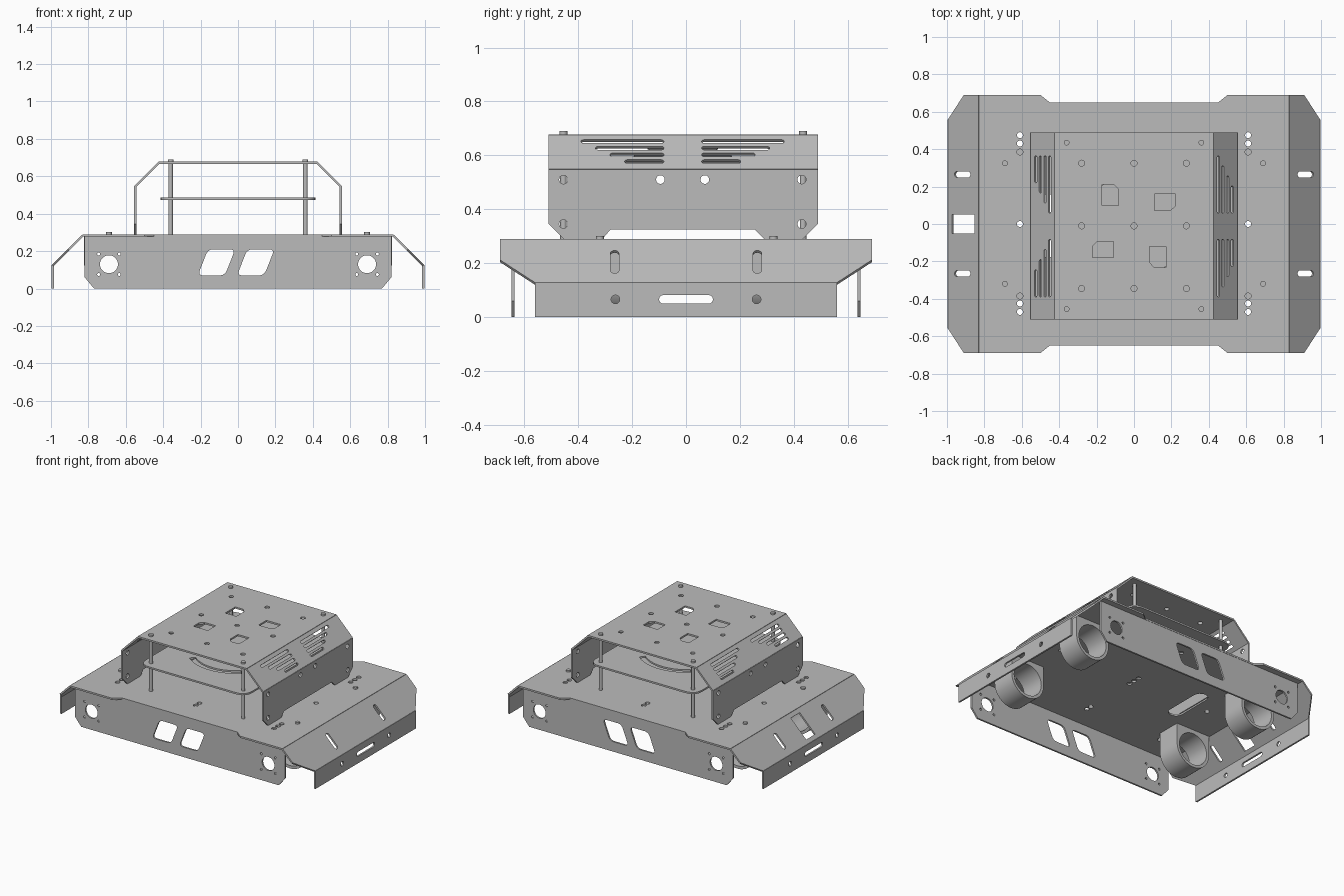
import bpy, bmesh
from math import sin, cos, pi, radians, sqrt
from mathutils import Matrix, Vector

cube = bpy.data.objects.get("Cube")
if cube:
    bpy.data.objects.remove(cube, do_unlink=True)

metal = bpy.data.materials.new("grey_metal")
metal.use_nodes = True
grey = (0.5, 0.5, 0.5, 1)
metal.diffuse_color = grey
for node in metal.node_tree.nodes:
    if node.type == "BSDF_PRINCIPLED":
        node.inputs["Base Color"].default_value = grey

T = 0.012                       # sheet thickness
X, Y, Z = Vector((1, 0, 0)), Vector((0, 1, 0)), Vector((0, 0, 1))


# ---- 2D outlines ----
def arc(c, r, a0, a1, n=12):
    return [(c[0] + r * cos(radians(a0 + (a1 - a0) * i / n)),
             c[1] + r * sin(radians(a0 + (a1 - a0) * i / n))) for i in range(n + 1)]


def circle(u, v, r=0.016, n=24):
    return arc((u, v), r, 0, 360, n)[:-1]


def slot(a, b, r):
    """Capsule from point a to point b, the points being its outer tips."""
    a, b = Vector(a), Vector(b)
    d = (b - a).normalized()
    ang = Vector((1, 0)).angle_signed(d) * -180 / pi
    return arc(b - d * r, r, ang - 90, ang + 90, 8) + arc(a + d * r, r, ang + 90, ang + 270, 8)


def rounded(pts, r, n=5):
    """Soften the corners of a polygon."""
    out = []
    for i, p in enumerate(pts):
        p = Vector(p)
        a = p + (Vector(pts[i - 1]) - p).normalized() * r
        b = p + (Vector(pts[(i + 1) % len(pts)]) - p).normalized() * r
        for k in range(n + 1):
            t = k / n
            out.append(tuple(a * (1 - t) ** 2 + p * 2 * t * (1 - t) + b * t * t))
    return out


def finish(obj):
    obj.data.materials.clear()
    obj.data.materials.append(metal)
    bpy.ops.object.select_all(action="DESELECT")
    obj.select_set(True)
    bpy.context.view_layer.objects.active = obj
    bpy.ops.object.shade_smooth_by_angle(angle=radians(30))


def sheet(name, outline, holes, origin, u, v, thick=T):
    """Flat plate with cut-outs, placed by its local u and v axes."""
    cu = bpy.data.curves.new(name, "CURVE")
    cu.dimensions, cu.fill_mode, cu.extrude = "2D", "BOTH", thick / 2
    for loop in [outline] + holes:
        sp = cu.splines.new("POLY")
        sp.points.add(len(loop) - 1)
        for pt, p in zip(sp.points, loop):
            pt.co = (p[0], p[1], 0, 1)
        sp.use_cyclic_u = True
    tmp = bpy.data.objects.new(name + "_outline", cu)
    bpy.context.collection.objects.link(tmp)
    bpy.context.view_layer.update()
    mesh = bpy.data.meshes.new_from_object(tmp.evaluated_get(bpy.context.evaluated_depsgraph_get()))
    bpy.data.objects.remove(tmp, do_unlink=True)
    m = Matrix((u, v, u.cross(v))).transposed().to_4x4()
    m.translation = origin
    mesh.transform(m)
    bm = bmesh.new()
    bm.from_mesh(mesh)
    bmesh.ops.remove_doubles(bm, verts=bm.verts, dist=1e-5)
    bmesh.ops.recalc_face_normals(bm, faces=bm.faces)
    bm.to_mesh(mesh)
    bm.free()
    obj = bpy.data.objects.new(name, mesh)
    bpy.context.collection.objects.link(obj)
    finish(obj)


def rod(name, x, y, z0, z1, r):
    bpy.ops.mesh.primitive_cylinder_add(vertices=20, radius=r, depth=z1 - z0,
                                        location=(x, y, (z0 + z1) / 2))
    bpy.context.object.name = name
    finish(bpy.context.object)


# ---- base deck ----
half = [(-0.83, -0.69), (-0.5, -0.69), (-0.45, -0.65), (0.45, -0.65), (0.5, -0.69), (0.83, -0.69)]
deck_holes = [circle(s * 0.61, y) for s in (-1, 1)
              for y in (-0.47, -0.425, -0.385, 0, 0.385, 0.43, 0.475)]
deck_holes += [circle(0, y) for y in (-0.47, -0.43, -0.045, 0, 0.045, 0.43, 0.47)]
deck_holes.append(slot((-0.46, -0.18), (-0.46, 0.16), 0.05))
sheet("base_deck", half + [(-x, -y) for x, y in half], deck_holes, Z * 0.284, X, Y)

# ---- sloped ends and end flanges ----
for s, side in ((1, "left"), (-1, "right")):
    holes = [slot((y, 0.06), (y, 0.18), 0.016) for y in (-0.265, 0.265)]
    if s < 0:
        holes.append([(-0.05, 0.03), (0.05, 0.03), (0.05, 0.2), (-0.05, 0.2)])
    sheet(side + "_end_slope",
          [(-0.69, 0), (0.69, 0), (0.69, 0.11), (0.56, 0.229), (-0.56, 0.229), (-0.69, 0.11)],
          holes, Vector((s * 0.828, 0, 0.285)), Y, Vector((s, 0, -1)).normalized())
    sheet(side + "_end_flange", [(-0.56, 0), (0.56, 0), (0.56, 0.127), (-0.56, 0.127)],
          [slot((-0.1, 0.065), (0.1, 0.065), 0.016)] + [circle(y, 0.065) for y in (-0.262, 0.262)],
          X * s * 0.991, Y, Z)

# ---- front and back walls ----
wall = [(-0.77, 0), (0.77, 0), (0.82, 0.06), (0.82, 0.285), (-0.82, 0.285), (-0.82, 0.06)]
wall_holes = [rounded([(x, 0.07), (x + 0.145, 0.07), (x + 0.2, 0.21), (x + 0.055, 0.21)], 0.03)
              for x in (-0.215, -0.005)]
for s in (-1, 1):
    wall_holes.append(circle(s * 0.69, 0.13, 0.048, 32))
    wall_holes += [circle(s * 0.69 + i * 0.055, 0.13 + j * 0.055, 0.008, 12)
                   for i in (-1, 1) for j in (-1, 1)]
for s, side in ((-1, "front"), (1, "back")):
    sheet(side + "_wall", wall, wall_holes, Y * s * 0.642, X, Z)

# ---- motor holders under the deck, with their screws ----
holder = arc((0, 0.137), 0.133, 180, 360, 24) + [(0.133, 0.279), (-0.133, 0.279)]
for sx, side in ((1, "left"), (-1, "right")):
    for y, end in ((-0.32, "front"), (0.325, "back")):
        sheet(f"{end}_{side}_motor_holder", holder, [circle(0, 0.137, 0.113, 40)],
              Vector((sx * 0.69, y, 0)), X, Z, 0.17)
        rod(f"{end}_{side}_deck_screw", sx * 0.69, y, 0.288, 0.301, 0.015)

# ---- upper cover: top ----
cover_holes = [circle(x, y) for x in (-0.28, 0, 0.28) for y in (-0.345, -0.01, 0.325)]
window = [(-0.17, 0.11), (-0.083, 0.11), (-0.083, 0.195), (-0.108, 0.222), (-0.17, 0.222)]
for k in range(4):
    cover_holes.append([(x, y - 0.01) for x, y in window])
    window = [(y, -x) for x, y in window]
sheet("cover_top", [(-0.425, -0.51), (0.425, -0.51), (0.425, 0.49), (-0.425, 0.49)],
      cover_holes, Z * 0.672, X, Y)

# ---- upper cover: slopes with vents, and legs with feet ----
foot = [(-0.51, 0.345), (-0.455, 0.29), (-0.31, 0.29), (-0.28, 0.325), (0.255, 0.325),
        (0.29, 0.29), (0.435, 0.29), (0.49, 0.345), (0.49, 0.547), (-0.51, 0.547)]
leg_holes = [circle(y, z) for y in (-0.455, 0.43) for z in (0.345, 0.51)]
leg_holes += [circle(y, 0.51) for y in (-0.095, 0.07)]
for s, side in ((1, "left"), (-1, "right")):
    vents = []
    for i in range(4):
        v, cut = 0.035 + i * 0.035, i * 0.054
        inner, outer = (0, cut) if s > 0 else (cut, 0)
        vents.append(slot((0.058 + inner, v), (0.365 - outer, v), 0.009))
        vents.append(slot((-0.39 + outer, v), (-0.082 - inner, v), 0.009))
    d = Vector((s * 0.127, 0, -0.127))
    sheet(side + "_cover_slope", [(-0.51, 0), (0.49, 0), (0.49, d.length), (-0.51, d.length)],
          vents, Vector((s * 0.422, 0, 0.672)), Y, d.normalized())
    sheet(side + "_cover_leg", foot, leg_holes, X * s * 0.549, Y, Z)

# ---- middle shelf with two curved slots ----
shelf_slots = []
for a in (90, 270):
    c = (0, -0.01)
    shelf_slots.append(arc(c, 0.315, a - 40, a + 40, 20) + arc(c, 0.275, a + 40, a - 40, 20))
sheet("middle_shelf", rounded([(-0.415, -0.51), (0.415, -0.51), (0.415, 0.49), (-0.415, 0.49)], 0.08),
      shelf_slots, Z * 0.48, X, Y)

# ---- posts and top screws ----
for x in (-0.36, 0.36):
    for y in (-0.455, 0.435):
        rod("cover_post", x, y, 0.285, 0.67, 0.012)
        rod("cover_screw", x, y, 0.675, 0.69, 0.015)
